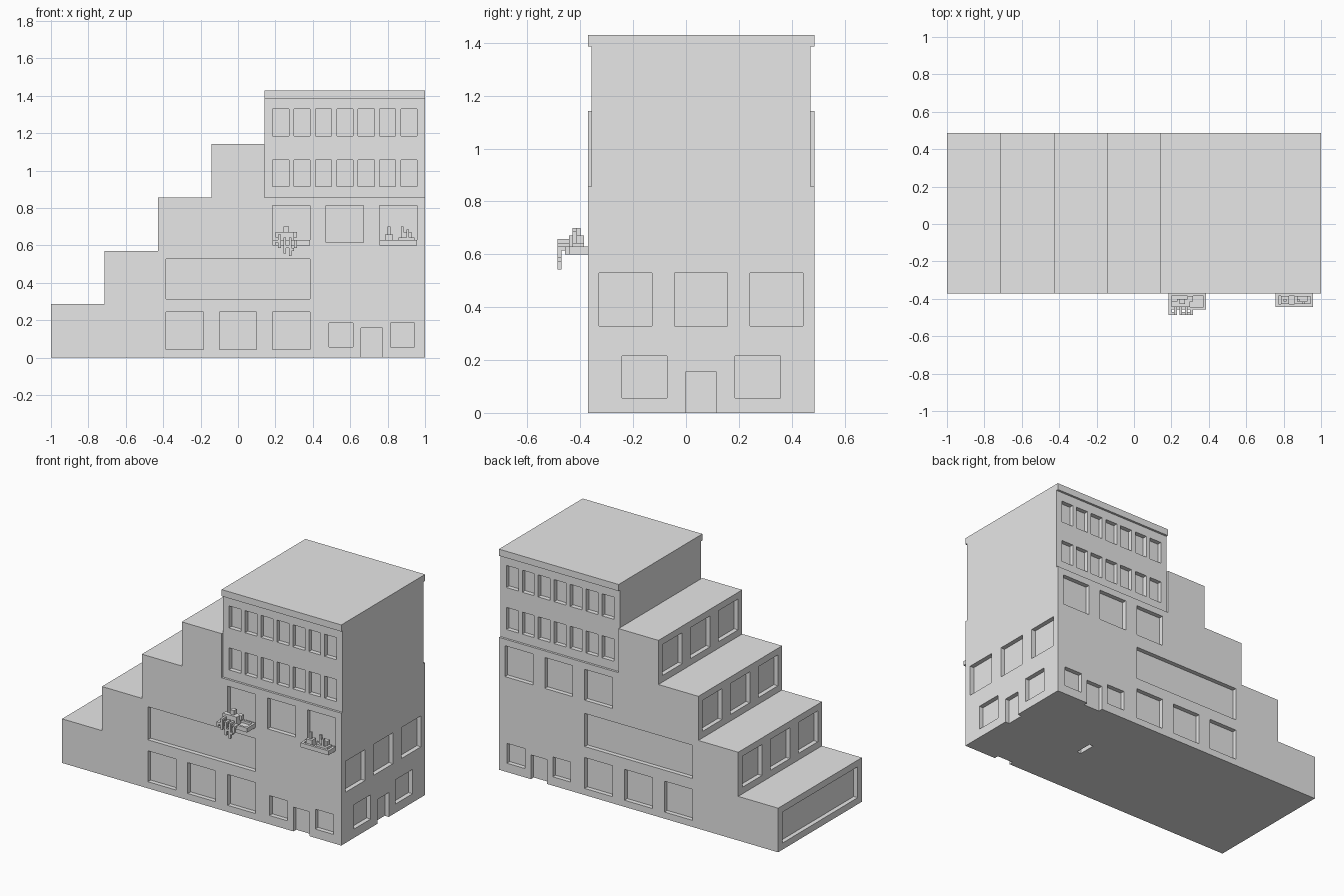
import bpy, bmesh
from mathutils import Matrix

U = 1 / 70  # one block in scene units

cube = bpy.data.objects.get("Cube")
if cube:
    bpy.data.objects.remove(cube, do_unlink=True)

stone = bpy.data.materials.new("light_grey")
stone.use_nodes = True
stone.diffuse_color = (0.8, 0.8, 0.8, 1)
stone.node_tree.nodes["Principled BSDF"].inputs["Base Color"].default_value = (0.8, 0.8, 0.8, 1)


def finish(name, bm):
    bmesh.ops.recalc_face_normals(bm, faces=bm.faces)
    mesh = bpy.data.meshes.new(name)
    bm.to_mesh(mesh)
    bm.free()
    mesh.materials.append(stone)
    obj = bpy.data.objects.new(name, mesh)
    bpy.context.collection.objects.link(obj)
    return obj


def boxes(name, items):
    """One object made of boxes given as (x0, x1, y0, y1, z0, z1) in blocks."""
    bm = bmesh.new()
    for x0, x1, y0, y1, z0, z1 in items:
        m = Matrix.Translation(((x0 + x1) * U / 2, (y0 + y1) * U / 2, (z0 + z1) * U / 2))
        bmesh.ops.create_cube(bm, size=U, matrix=m @ Matrix.Diagonal((x1 - x0, y1 - y0, z1 - z0, 1)))
    return finish(name, bm)


FRONT, BACK, LEFT, RIGHT = -26, 34, -70, 70
STEP, OUT, DEEP = 20, 5, 2

# Stepped building mass: staircase profile extruded front to back
profile = [(RIGHT, 0), (LEFT, 0)]
for i in range(5):
    x = LEFT + STEP * i
    profile.append((x, STEP * (i + 1)))
    profile.append((x + STEP if i < 4 else RIGHT, STEP * (i + 1)))
bm = bmesh.new()
face = bm.faces.new([bm.verts.new((x * U, FRONT * U, z * U)) for x, z in profile])
ext = bmesh.ops.extrude_face_region(bm, geom=[face])
moved = [v for v in ext["geom"] if isinstance(v, bmesh.types.BMVert)]
bmesh.ops.translate(bm, verts=moved, vec=(0, (BACK - FRONT) * U, 0))
building = finish("building", bm)

# Upper storeys set back by one block below the cornice
setback = [(10, RIGHT + OUT, FRONT - OUT, FRONT + 1, 60, 97),
           (10, RIGHT + OUT, BACK - 1, BACK + OUT, 60, 97)]

# Long-side openings, as (x0, x1, z0, z1, wall inset)
openings = [(x, x + 14, 3, 17, 0) for x in (-27, -7, 13)]
openings += [(x, x + 14, 43, 57, 0) for x in (13, 33, 53)]
openings += [(x, x + 9, 4, 13, 0) for x in (34, 57)]
openings += [(-27, 27, 22, 37, 0), (46, 54, -OUT, 11, 0)]
openings += [(13 + 8 * i, 19 + 8 * i, z, z + 10, 1) for z in (64, 83) for i in range(7)]
recesses = []
for x0, x1, z0, z1, inset in openings:
    d = DEEP + inset
    recesses.append((x0, x1, FRONT - OUT, FRONT + d, z0, z1))
    recesses.append((x0, x1, BACK - d, BACK + OUT, z0, z1))

# Right end windows and door
bays = [(y, y + 14) for y in (-23, -3, 17)]
ends = [(a, b, 23, 37) for a, b in bays] + [(y, y + 12, 4, 15) for y in (-17, 13)]
ends.append((0, 8, -OUT, 11))
recesses += [(RIGHT - DEEP, RIGHT + OUT, *e) for e in ends]

# Terrace windows: one wide on the lowest step, three on those above
recesses.append((LEFT - OUT, LEFT + DEEP, -23, 31, 3, 17))
for i in range(1, 4):
    x, z = LEFT + STEP * i, STEP * i
    recesses += [(x - OUT, x + DEEP, a, b, z + 3, z + 17) for a, b in bays]

# Slot in the underside
recesses.append((29, 31, 0, 8, -OUT, 11))

cutters = [boxes("setback_cutter", setback), boxes("recess_cutter", recesses)]
for cutter in cutters:
    cutter.hide_render = True
    mod = building.modifiers.new(cutter.name, "BOOLEAN")
    mod.operation, mod.solver, mod.object = "DIFFERENCE", "EXACT", cutter
graph = bpy.context.evaluated_depsgraph_get()
cut_mesh = bpy.data.meshes.new_from_object(building.evaluated_get(graph))
building.modifiers.clear()
building.data = cut_mesh
for cutter in cutters:
    bpy.data.objects.remove(cutter, do_unlink=True)


# Window boxes: tray with a raised rim
def planter(name, x, depth):
    y = FRONT - depth
    boxes(name, [(x, x + 14, y, FRONT, 42, 43),
                 (x, x + 14, y, y + 1, 43, 44), (x, x + 14, FRONT - 1, FRONT, 43, 44),
                 (x, x + 1, y + 1, FRONT - 1, 43, 44), (x + 13, x + 14, y + 1, FRONT - 1, 43, 44)])


planter("trailing_planter", 13, 6)
planter("small_planter", 53, 5)

# Small upright plants
boxes("small_plants", [
    (55, 58, -30, -27, 43, 46), (56, 57, -29, -28, 46, 49),
    (60, 66, -30, -27, 43, 45), (61, 65, -29, -27, 45, 47), (61, 62, -29, -28, 47, 49),
    (63, 64, -30, -29, 45, 48)])

# Trailing plant: bushy core, arching stems and hanging vines
bush = [(16, 21, -31, -28, 43, 47), (17, 19, -30, -28, 47, 49), (20, 22, -29, -27, 45, 47),
        (14, 16, -31, -29, 45, 47)]
for x, top, low in ((13, 44, 42), (15, 46, 41), (17, 45, 39), (19, 45, 38), (21, 44, 41)):
    bush.append((x, x + 1, -33, -31, top - 1, top))
    bush.append((x, x + 1, -34, -33, low, top))
bush += [(14, 15, -34, -33, 43, 44), (18, 19, -34, -33, 41, 42), (20, 21, -34, -33, 40, 41)]
boxes("trailing_plant", bush)
